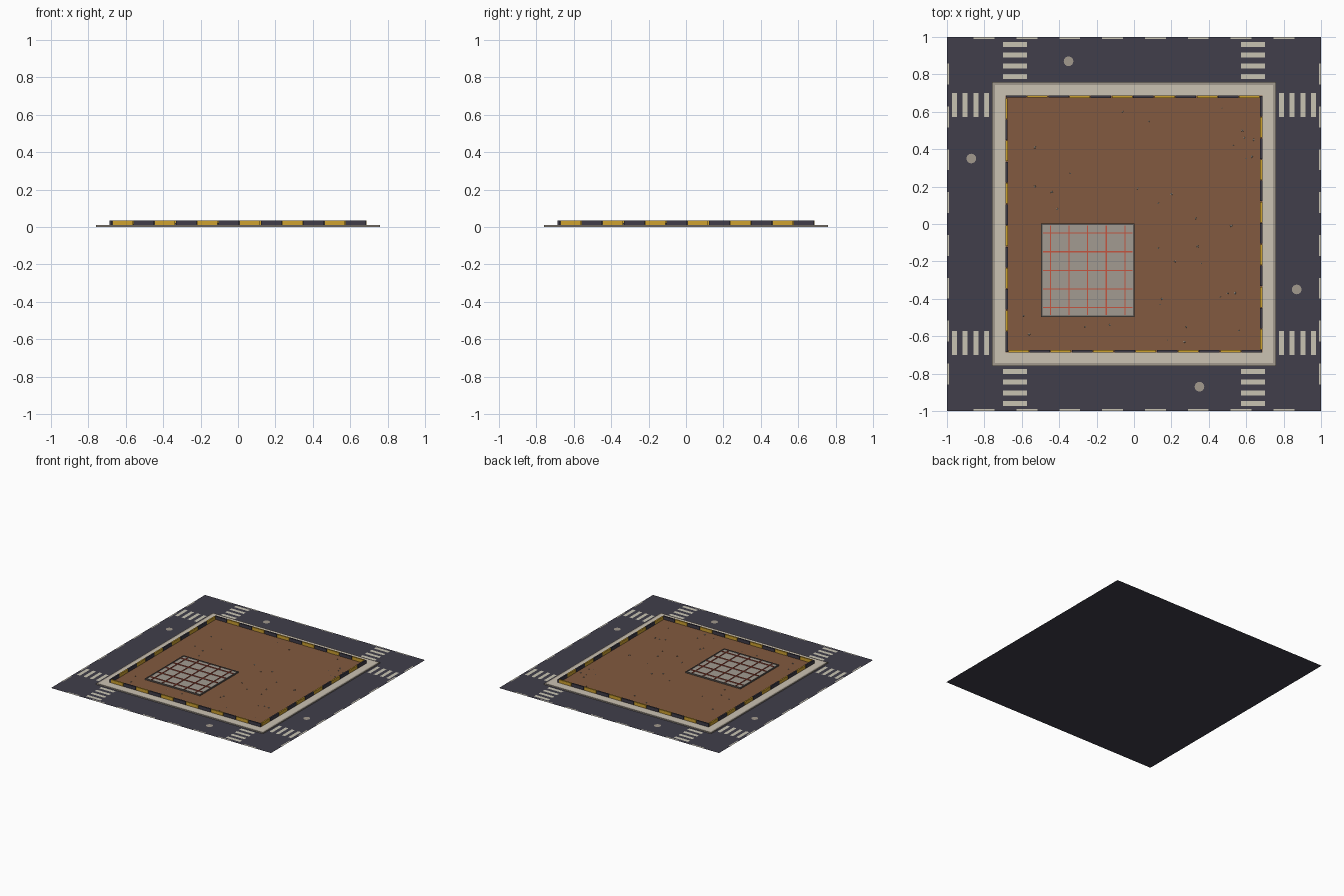
import bpy, bmesh, math, random
from mathutils import Matrix, Vector

if "Cube" in bpy.data.objects:
    bpy.data.objects.remove(bpy.data.objects["Cube"])

random.seed(4)


def material(name, rgb):
    m = bpy.data.materials.new(name)
    m.diffuse_color = (*rgb, 1)
    m.use_nodes = True
    m.node_tree.nodes["Principled BSDF"].inputs["Base Color"].default_value = m.diffuse_color
    return m


ASPHALT = material("asphalt", (0.052, 0.049, 0.070))
PAINT = material("road_paint", (0.58, 0.55, 0.45))
PAVING = material("paving", (0.60, 0.54, 0.45))
KERB = material("kerb_stone", (0.36, 0.32, 0.27))
DIRT = material("dirt", (0.225, 0.102, 0.050))
YELLOW = material("barrier_yellow", (0.62, 0.36, 0.03))
DARK = material("barrier_dark", (0.050, 0.045, 0.065))
CONCRETE = material("concrete", (0.36, 0.33, 0.285))
FORM = material("formwork", (0.11, 0.095, 0.085))
REBAR = material("rebar_red", (0.56, 0.09, 0.05))


def finish(name, bm, mat):
    me = bpy.data.meshes.new(name)
    bm.to_mesh(me)
    bm.free()
    me.materials.append(mat)
    ob = bpy.data.objects.new(name, me)
    bpy.context.collection.objects.link(ob)
    return ob


def add_box(bm, x0, x1, y0, y1, z0, z1, rot=Matrix()):
    size = Matrix.Diagonal((x1 - x0, y1 - y0, z1 - z0, 1))
    move = Matrix.Translation(((x0 + x1) / 2, (y0 + y1) / 2, (z0 + z1) / 2))
    bmesh.ops.create_cube(bm, size=1, matrix=rot @ move @ size)


def add_plate(bm, x0, x1, y0, y1, z, rot=Matrix()):
    pts = ((x0, y0), (x1, y0), (x1, y1), (x0, y1))
    bm.faces.new([bm.verts.new(rot @ Vector((x, y, z))) for x, y in pts])


def add_ring(bm, cx, cy, outer, inner, z0, z1):
    # square frame from four butted boxes
    o, i = outer, inner
    for x0, x1, y0, y1 in ((-o, o, -o, -i), (-o, o, i, o), (-o, -i, -i, i), (i, o, -i, i)):
        add_box(bm, cx + x0, cx + x1, cy + y0, cy + y1, z0, z1)


TURNS = [Matrix.Rotation(k * math.pi / 2, 4, 'Z') for k in range(4)]

# road sheet
bm = bmesh.new()
add_plate(bm, -1, 1, -1, 1, 0)
finish("road", bm, ASPHALT)

# painted crossings: two ladders of four bars on each side
bm = bmesh.new()
for rot in TURNS:
    for sx in (-1, 1):
        for i in range(4):
            y = -0.96 + i * 0.0572
            cx = sx * 0.636
            add_plate(bm, cx - 0.064, cx + 0.064, y - 0.0135, y + 0.0135, 0.0015, rot)
finish("crossings", bm, PAINT)

# dashed line along the outer edge
bm = bmesh.new()
for rot in TURNS:
    for i in range(8):
        x = (i - 3.5) * 0.229
        add_plate(bm, x - 0.056, x + 0.056, -0.999, -0.988, 0.0015, rot)
finish("edge_dashes", bm, PAINT)

# manhole covers
bm = bmesh.new()
for x, y in ((-0.35, 0.87), (-0.87, 0.35), (0.87, -0.35), (0.35, -0.87)):
    bmesh.ops.create_circle(bm, cap_ends=True, segments=16, radius=0.026,
                            matrix=Matrix.Translation((x, y, 0.002)))
finish("manhole_covers", bm, KERB)

# kerb, pavement and dirt lot
bm = bmesh.new()
add_ring(bm, 0, 0, 0.758, 0.744, 0.001, 0.010)
finish("kerb", bm, KERB)
bm = bmesh.new()
add_ring(bm, 0, 0, 0.744, 0.688, 0.001, 0.010)
finish("pavement", bm, PAVING)
bm = bmesh.new()
add_box(bm, -0.688, 0.688, -0.688, 0.688, 0.001, 0.010)
finish("dirt_lot", bm, DIRT)

# barrier panels, alternating colours, chasing round the lot
pitch = (0.687 + 0.674) / 12
for name, mat, start in (("yellow_panels", YELLOW, 0), ("dark_panels", DARK, 1)):
    bm = bmesh.new()
    for rot in TURNS:
        for i in range(start, 12, 2):
            x = -0.674 + i * pitch
            add_box(bm, x + 0.002, x + pitch - 0.002, -0.687, -0.675, 0.009, 0.036, rot)
    finish(name, bm, mat)

# foundation slab in a timber form
bm = bmesh.new()
add_box(bm, -0.49, -0.005, -0.49, -0.005, 0.008, 0.017)
finish("foundation_slab", bm, CONCRETE)
bm = bmesh.new()
add_ring(bm, -0.2475, -0.2475, 0.2495, 0.241, 0.008, 0.021)
finish("slab_formwork", bm, FORM)

# rebar grid
bm = bmesh.new()
for i in range(5):
    p = -0.447 + i * 0.0995
    add_box(bm, p - 0.003, p + 0.003, -0.486, -0.009, 0.0165, 0.022)
    add_box(bm, -0.486, -0.009, p - 0.003, p + 0.003, 0.0175, 0.023)
finish("rebar_grid", bm, REBAR)

# loose pebbles (x, y in hundredths)
spots = ((-6, 60), (8, 55), (47, 62), (58, 50), (64, 45), (59, 46), (53, 42), (60, 35),
         (63, 36), (-53, 41), (-34, 27), (-53, 20), (-44, 17), (-41, 8), (2, 19), (13, 11),
         (20, 16), (33, 3), (52, -1), (34, -12), (13, -13), (22, -20), (36, -21), (15, -40),
         (14, -43), (46, -39), (50, -37), (54, -37), (28, -55), (-13, -54), (-26, -55),
         (-59, -49), (-56, -59), (18, -62), (27, -63), (56, -57))
bm = bmesh.new()
for x, y in spots:
    r = random.uniform(0.004, 0.008)
    m = (Matrix.Translation((x / 100, y / 100, 0.011))
         @ Matrix.Rotation(random.uniform(0, 6), 4, 'Z') @ Matrix.Diagonal((1, 0.8, 0.7, 1)))
    bmesh.ops.create_icosphere(bm, subdivisions=1, radius=r, matrix=m)
finish("pebbles", bm, CONCRETE)
